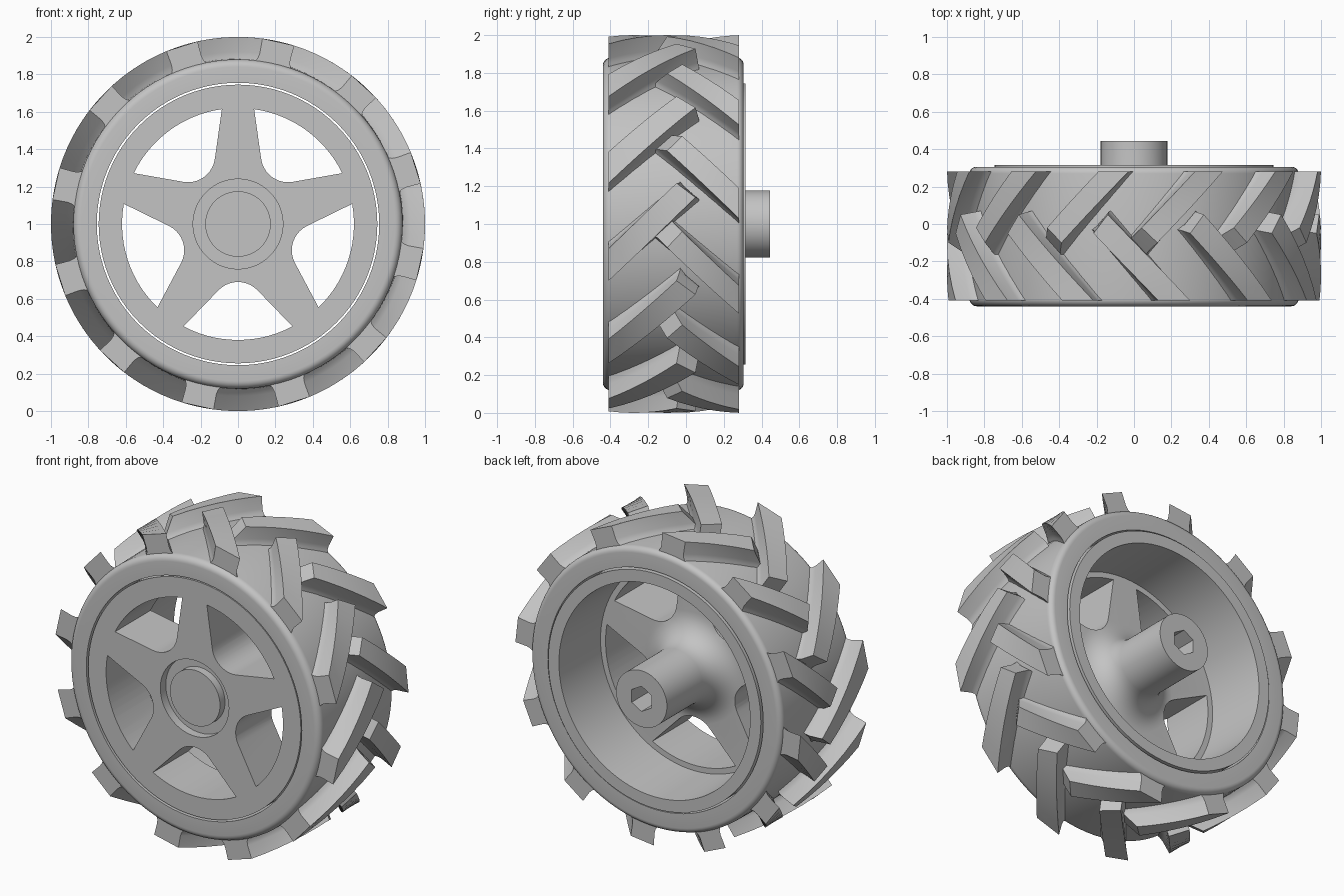
import bpy, bmesh
from math import sin, cos, radians, pi

if "Cube" in bpy.data.objects:
    bpy.data.objects.remove(bpy.data.objects["Cube"], do_unlink=True)

grey = bpy.data.materials.new("light_grey")
grey.use_nodes = True
grey.diffuse_color = (0.55, 0.55, 0.55, 1)
grey.node_tree.nodes["Principled BSDF"].inputs["Base Color"].default_value = (0.55, 0.55, 0.55, 1)

AXLE_Z = 1.0


def polar(r, a, y):
    return (r * cos(a), y, AXLE_Z + r * sin(a))


def finish(bm, name):
    bmesh.ops.remove_doubles(bm, verts=bm.verts, dist=1e-5)
    bmesh.ops.recalc_face_normals(bm, faces=bm.faces)
    mesh = bpy.data.meshes.new(name)
    bm.to_mesh(mesh)
    bm.free()
    mesh.materials.append(grey)
    obj = bpy.data.objects.new(name, mesh)
    bpy.context.collection.objects.link(obj)
    return obj


def smooth(obj):
    bpy.ops.object.select_all(action='DESELECT')
    obj.select_set(True)
    bpy.context.view_layer.objects.active = obj
    bpy.ops.object.shade_smooth_by_angle(angle=radians(30))


def lathe(profile, name, closed, steps=96):
    """Turn a (radius, y) profile around the axle."""
    bm = bmesh.new()
    rings = [[bm.verts.new(polar(r, 2 * pi * i / steps, y)) for i in range(steps)]
             if r > 0 else [bm.verts.new(polar(0, 0, y))] * steps for r, y in profile]
    pairs = list(zip(rings, rings[1:])) + ([(rings[-1], rings[0])] if closed else [])
    for a, b in pairs:
        for i in range(steps):
            j = (i + 1) % steps
            corners = list(dict.fromkeys((a[i], a[j], b[j], b[i])))
            bm.faces.new(corners)
    return finish(bm, name)


def prism(outline, y0, y1, name):
    """Extrude an (x, z) outline, relative to the axle, along y."""
    bm = bmesh.new()
    a, b = ([bm.verts.new((x, y, AXLE_Z + z)) for x, z in outline] for y in (y0, y1))
    bm.faces.new(a)
    bm.faces.new(b)
    for i in range(len(a)):
        j = (i + 1) % len(a)
        bm.faces.new((a[i], a[j], b[j], b[i]))
    return finish(bm, name)


def arc(cx, cy, r, a0, a1, n):
    steps = [radians(a0 + (a1 - a0) * i / n) for i in range(n + 1)]
    return [(cx + r * cos(a), cy + r * sin(a)) for a in steps]


# Tyre carcass with rounded shoulders
tyre = lathe([(0.755, -0.44)] + arc(0.84, -0.40, 0.04, -90, 0, 6) + [(0.885, -0.07)]
             + arc(0.845, 0.27, 0.035, 0, 90, 6) + [(0.755, 0.305)], "tyre", True)
smooth(tyre)

# Rim: front boss, thick spoke disc, barrel and flared hub in one turning
fillet = arc(0.348, 0.09, 0.17, 270, 180, 8)
rim = lathe([(0, -0.43), (0.175, -0.43), (0.175, -0.38), (0.24, -0.38), (0.24, -0.435),
             (0.745, -0.435), (0.745, 0.315), (0.67, 0.315), (0.655, -0.08)]
            + fillet + [(0.178, 0.445), (0, 0.445)], "rim", False)

# Five spoke windows and the hexagonal axle socket
window = arc(0, 0, 0.62, -28, 28, 14) + arc(0.455, 0, 0.145, 133.6, 226.4, 10)
cutters = []
for k in range(5):
    a = radians(72 * k - 90)
    turned = [(u * cos(a) - v * sin(a), u * sin(a) + v * cos(a)) for u, v in window]
    cutters.append(prism(turned, -0.6, 0.3, "window_cutter"))
cutters.append(prism(arc(0, 0, 0.08, 30, 330, 5), 0.1, 0.6, "socket_cutter"))
bpy.context.view_layer.objects.active = rim
for cutter in cutters:
    cutter.hide_render = True
    mod = rim.modifiers.new("cut", 'BOOLEAN')
    mod.operation = 'DIFFERENCE'
    mod.solver = 'EXACT'
    mod.object = cutter
    bpy.ops.object.modifier_apply(modifier=mod.name)
    bpy.data.objects.remove(cutter, do_unlink=True)
smooth(rim)

# Slanted tread lugs
SLOPE = 0.97      # turn in radians per unit of width
SECTION = [(0.865, 2.0), (0.895, 0.6), (0.92, 0.2), (1.0, 0.0)]  # radius, flare in degrees


def lugs(name, y_end, low, high, low_tip, high_tip, overhang, count=12, cuts=6):
    """A ring of lugs running from the shoulder y_end to a tip near the middle."""
    way = -1 if y_end > 0 else 1
    bm = bmesh.new()
    for k in range(count):
        rows = []
        for i in range(cuts + 1):
            row = []
            for edge, tip, side in ((low, low_tip, -1), (high, high_tip, 1)):
                section = SECTION if side < 0 else SECTION[::-1]
                for r, flare in section:
                    reach = tip + way * overhang * (1 - r) / 0.12
                    y = y_end + (reach - y_end) * i / cuts
                    a = radians(edge + side * flare + 360 * k / count) + SLOPE * abs(y - y_end)
                    row.append(bm.verts.new(polar(r, a, y)))
            rows.append(row)
        n = len(rows[0])
        for p, q in zip(rows, rows[1:]):
            for j in range(n):
                m = (j + 1) % n
                bm.faces.new((p[j], p[m], q[m], q[j]))
        # End caps in strips
        for row in (rows[0], rows[-1]):
            for j in range(n // 2 - 1):
                bm.faces.new((row[j], row[j + 1], row[n - 2 - j], row[n - 1 - j]))
    smooth(finish(bm, name))


lugs("front_tread_lugs", -0.41, 12.5, 22.5, 0.05, -0.05, 0.02)
lugs("back_tread_lugs", 0.28, 1.7, 11.0, -0.10, -0.02, 0.075)
